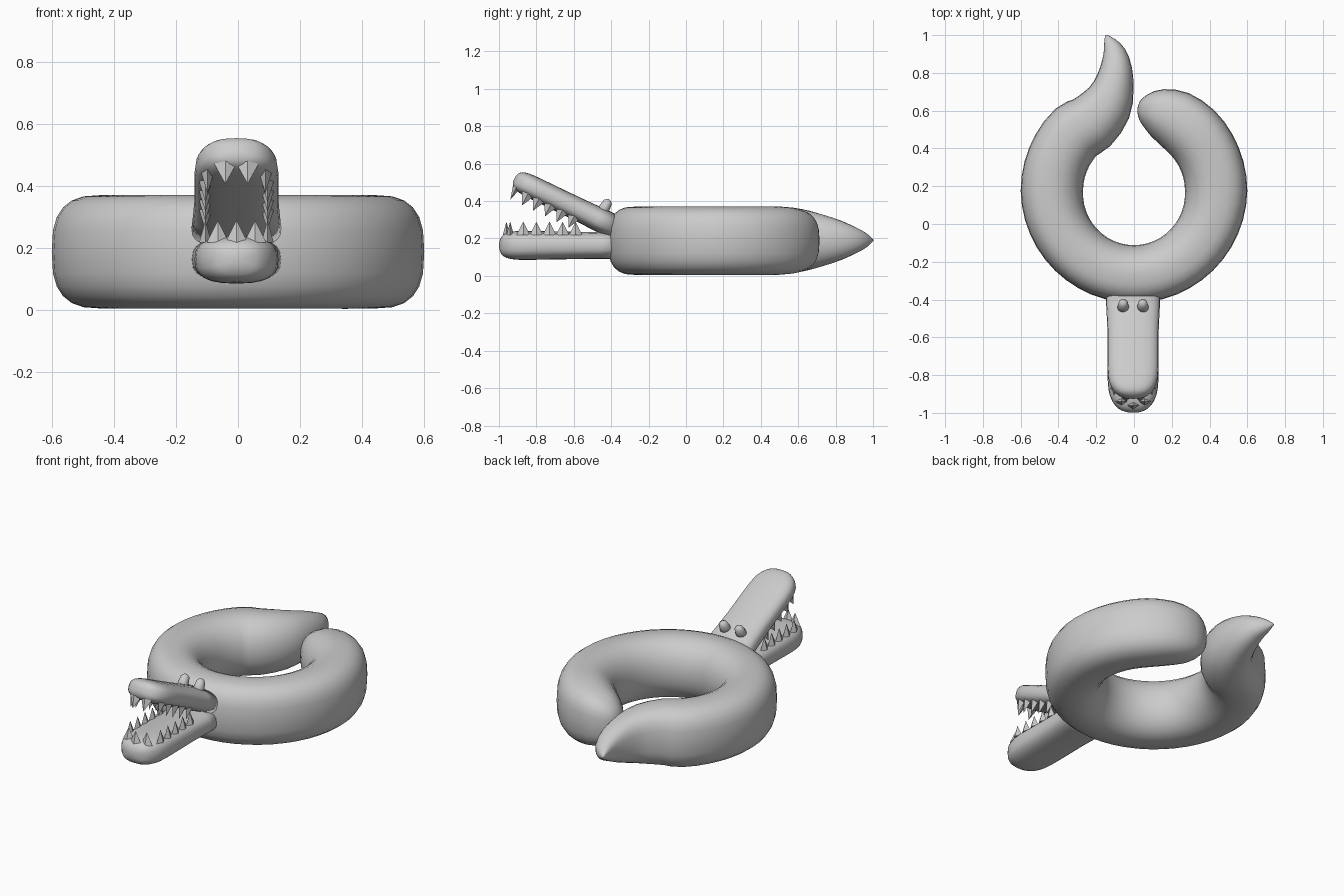
import bpy, bmesh, math
from mathutils import Vector, Matrix

if "Cube" in bpy.data.objects:
    bpy.data.objects.remove(bpy.data.objects["Cube"])


def finish(name, bm, smooth=True):
    bmesh.ops.recalc_face_normals(bm, faces=bm.faces)
    me = bpy.data.meshes.new(name)
    bm.to_mesh(me)
    bm.free()
    ob = bpy.data.objects.new(name, me)
    bpy.context.collection.objects.link(ob)
    for p in me.polygons:
        p.use_smooth = smooth
    return ob


def spline(keys, steps):
    """Catmull-Rom through (x, y, z, half_width, half_height) keys."""
    out = []
    for i in range(len(keys) - 1):
        p0, p1, p2, p3 = (keys[max(i - 1, 0)], keys[i], keys[i + 1],
                          keys[min(i + 2, len(keys) - 1)])
        for s in range(steps):
            t = s / steps
            out.append([0.5 * (2 * b + (c - a) * t + (2 * a - 5 * b + 4 * c - d) * t * t
                               + (3 * b - a - 3 * c + d) * t ** 3)
                        for a, b, c, d in zip(p0, p1, p2, p3)])
    out.append(list(keys[-1]))
    return out


def loft(name, keys, steps=2, sides=24, power=2.5, left_power=None):
    """Sweep a superellipse section along a path (left half may be boxier)."""
    pts = spline(keys, steps)
    bm = bmesh.new()
    rings = []
    for i, p in enumerate(pts):
        a, b = pts[max(i - 1, 0)], pts[min(i + 1, len(pts) - 1)]
        tan = (Vector(b[:3]) - Vector(a[:3])).normalized()
        side = tan.cross(Vector((0, 0, 1))).normalized()
        up = side.cross(tan)
        ring = []
        for k in range(sides):
            ang = 2 * math.pi * k / sides
            c, s = math.cos(ang), math.sin(ang)
            e = 2 / (left_power if left_power and c < 0 else power)
            u = math.copysign(abs(c) ** e, c) * max(p[3], 0.003)
            v = math.copysign(abs(s) ** e, s) * max(p[4], 0.003)
            ring.append(bm.verts.new(Vector(p[:3]) + side * u + up * v))
        rings.append(ring)
    for r, q in zip(rings, rings[1:]):
        for k in range(sides):
            j = (k + 1) % sides
            bm.faces.new((r[k], r[j], q[j], q[k]))
    bm.faces.new(rings[0])
    bm.faces.new(rings[-1])
    return finish(name, bm)


# ring body with a rounded free end and a pointed tail
ZC = 0.188
end = [(0.018, 0.60, .01, .02), (0.03, 0.60, .05, .07), (0.065, 0.598, .09, .115),
       (0.125, 0.588, .13, .15), (0.215, 0.555, .157, .172)]
tail = [(-0.225, 0.535, .158, .178), (-0.145, 0.63, .138, .163), (-0.108, 0.73, .108, .138),
        (-0.095, 0.83, .084, .105), (-0.105, 0.91, .06, .068), (-0.13, 0.965, .032, .036),
        (-0.15, 1.0, .004, .004)]
body = [(x, y, ZC, w, h) for x, y, w, h in end]
for k in range(19):
    a = math.radians(45 - 15 * k)
    low = max(0, -math.sin(a))  # slightly slimmer behind the head
    body.append((0.435 * math.cos(a), 0.175 + 0.440 * math.sin(a), ZC,
                 0.165 - 0.012 * low, 0.183))
body += [(x, y, ZC + 0.002, w, h) for x, y, w, h in tail]
loft("ring_body", body, 2, 24, 2.1, 2.8)

# jaws
HX = -0.005
LOW_O, LOW_D, LOW_N = Vector((HX, -0.38, 0.163)), Vector((0, -1, 0)), Vector((0, 0, 1))
UP_O = Vector((HX, -0.40, 0.270))
UP_D = Vector((0, -0.9, 0.436)).normalized()
UP_N = Vector((0, 0.436, 0.9)).normalized()


def jaw(name, o, d, stations):
    loft(name, [(*(o + d * t), w, h) for t, w, h in stations], 2, 24, 2.7)


jaw("lower_jaw", LOW_O, LOW_D, [(-.02, .145, .072), (.2, .135, .073), (.44, .135, .077),
    (.53, .122, .076), (.58, .095, .066), (.607, .062, .047), (.619, .02, .015)])
jaw("upper_jaw", UP_O, UP_D, [(-.02, .145, .066), (.2, .135, .062), (.40, .135, .061),
    (.49, .124, .06), (.54, .097, .053), (.565, .062, .038), (.575, .02, .014)])


def teeth(name, o, d, n, offset, front, side, r, h):
    """Mirrored rows of flattened pyramids; front ones face forward, side ones outward."""
    bm = bmesh.new()
    axis = n if offset > 0 else -n
    for spots, across in ((front, Vector((1, 0, 0))), (side, d)):
        for x, t in spots:
            for s in ((-1, 1) if x else (1,)):
                frame = Matrix((across, axis.cross(across) * 0.55, axis)).transposed().to_4x4()
                base = o + d * t + n * offset + Vector((s * x, 0, 0))
                bmesh.ops.create_cone(
                    bm, cap_ends=True, segments=4, radius1=r, radius2=0.001, depth=h,
                    matrix=Matrix.Translation(base + axis * h / 2) @ frame)
    finish(name, bm, False)


# teeth
teeth("lower_teeth", LOW_O, LOW_D, LOW_N, 0.055, [(0, .58), (.06, .56)],
      [(.1, .49 - .07 * k) for k in range(5)], .036, .07)
teeth("upper_teeth", UP_O, UP_D, UP_N, -0.04, [(.036, .545)],
      [(.093, .475)] + [(.1, .41 - .07 * k) for k in range(4)], .036, .07)

# eye stalks
for s, label in ((-1, "left_eye"), (1, "right_eye")):
    o = Vector((HX + s * 0.052, -0.455, 0.33))
    axis = Vector((0, 0.5, 0.87))
    loft(label, [(*(o + axis * t), r, r) for t, r in
                 ((0, .034), (.05, .028), (.075, .024), (.086, .013), (.09, .003))], 1, 12, 2)
